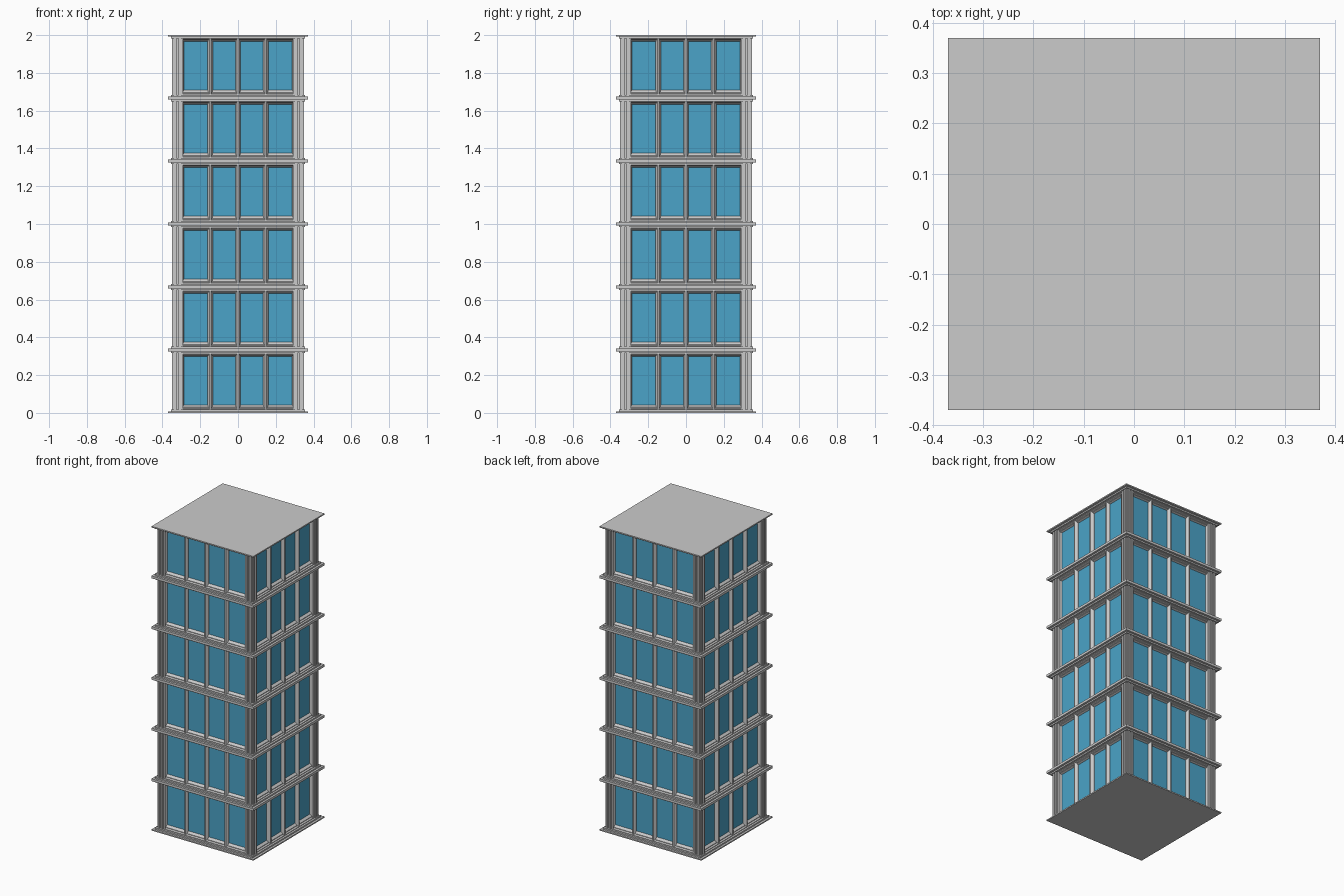
import bpy, bmesh
from math import pi
from mathutils import Matrix, Vector

if "Cube" in bpy.data.objects:
    bpy.data.objects.remove(bpy.data.objects["Cube"])

FLOORS, H = 6, 2 / 6
glass_mat = bpy.data.materials.new("blue_glass")
glass_mat.diffuse_color = (0.07, 0.37, 0.58, 1)
glass_mat.use_nodes = True
glass_mat.node_tree.nodes["Principled BSDF"].inputs["Base Color"].default_value = glass_mat.diffuse_color


def loft(bm, rings, cap_start=True, cap_end=True):
    """Join equal-length closed rings of points with quads."""
    vs = [[bm.verts.new(p) for p in r] for r in rings]
    n = len(vs[0])
    for a, b in zip(vs, vs[1:]):
        for i in range(n):
            j = (i + 1) % n
            bm.faces.new((a[i], a[j], b[j], b[i]))
    if cap_start:
        bm.faces.new(vs[0][::-1])
    if cap_end:
        bm.faces.new(vs[-1])


def rect(hw, z0, z1, y, cx=0):
    return [(cx - hw, y, z0), (cx + hw, y, z0), (cx + hw, y, z1), (cx - hw, y, z1)]


def square(h, z):
    return [(-h, -h, z), (h, -h, z), (h, h, z), (-h, h, z)]


def repeat_part(name, build, sides=4, mat=None, closed=True):
    """Build a part once per side and per floor, as one object."""
    bm = bmesh.new()
    for f in range(FLOORS):
        for s in range(sides):
            old = set(bm.verts)
            build(bm)
            m = Matrix.Translation((0, 0, f * H)) @ Matrix.Rotation(s * pi / 2, 4, 'Z')
            bmesh.ops.transform(bm, matrix=m, verts=[v for v in bm.verts if v not in old])
    if closed:
        bmesh.ops.recalc_face_normals(bm, faces=bm.faces)
    me = bpy.data.meshes.new(name)
    bm.to_mesh(me)
    bm.free()
    ob = bpy.data.objects.new(name, me)
    bpy.context.collection.objects.link(ob)
    if mat:
        me.materials.append(mat)


# Projecting slab edges at the bottom and top of every storey, with a step
def slabs(bm):
    for flip in (False, True):
        zz = (lambda z: H - z) if flip else (lambda z: z)
        loft(bm, [square(h, zz(z)) for h, z in
                  ((.37, 0), (.37, .008), (.356, .008), (.356, .017), (.31, .017))])


# Fluted corner post
def post(bm):
    front = [(.29, .335), (.29, .343), (.303, .343), (.303, .35), (.315, .35), (.315, .341),
             (.326, .341), (.326, .35), (.338, .35), (.338, .343), (.343, .343)]
    plan = [(x, -y) for x, y in front] + [(y, -x) for x, y in front[-2::-1]] + [(.29, -.29)]
    loft(bm, [[(x, y, z) for x, y in plan] for z in (.008, H - .008)])


# Recessed window surround with sloping sill and reveals
def frame(bm):
    loft(bm, [rect(.30, .012, H - .012, -.343), rect(.298, .021, H - .021, -.343),
              rect(.296, .026, H - .025, -.334), rect(.294, .03, H - .028, -.334),
              rect(.286, .043, H - .034, -.32)], False, False)


# Chamfered upright bars between panes
def mullions(bm):
    for x in (-.147, 0, .147):
        loft(bm, [rect(.014, .024, H - .024, -.318, x), rect(.012, .026, H - .026, -.33, x),
                  rect(.004, .018, H - .018, -.342, x)])


# Glass panel behind the surround
def glass(bm):
    loft(bm, [rect(.29, .03, H - .03, -.30), rect(.29, .03, H - .03, -.321)])


repeat_part("floor_slabs", slabs, 1)
repeat_part("corner_posts", post)
repeat_part("window_frames", frame, closed=False)
repeat_part("mullions", mullions)
repeat_part("window_glass", glass, mat=glass_mat)
